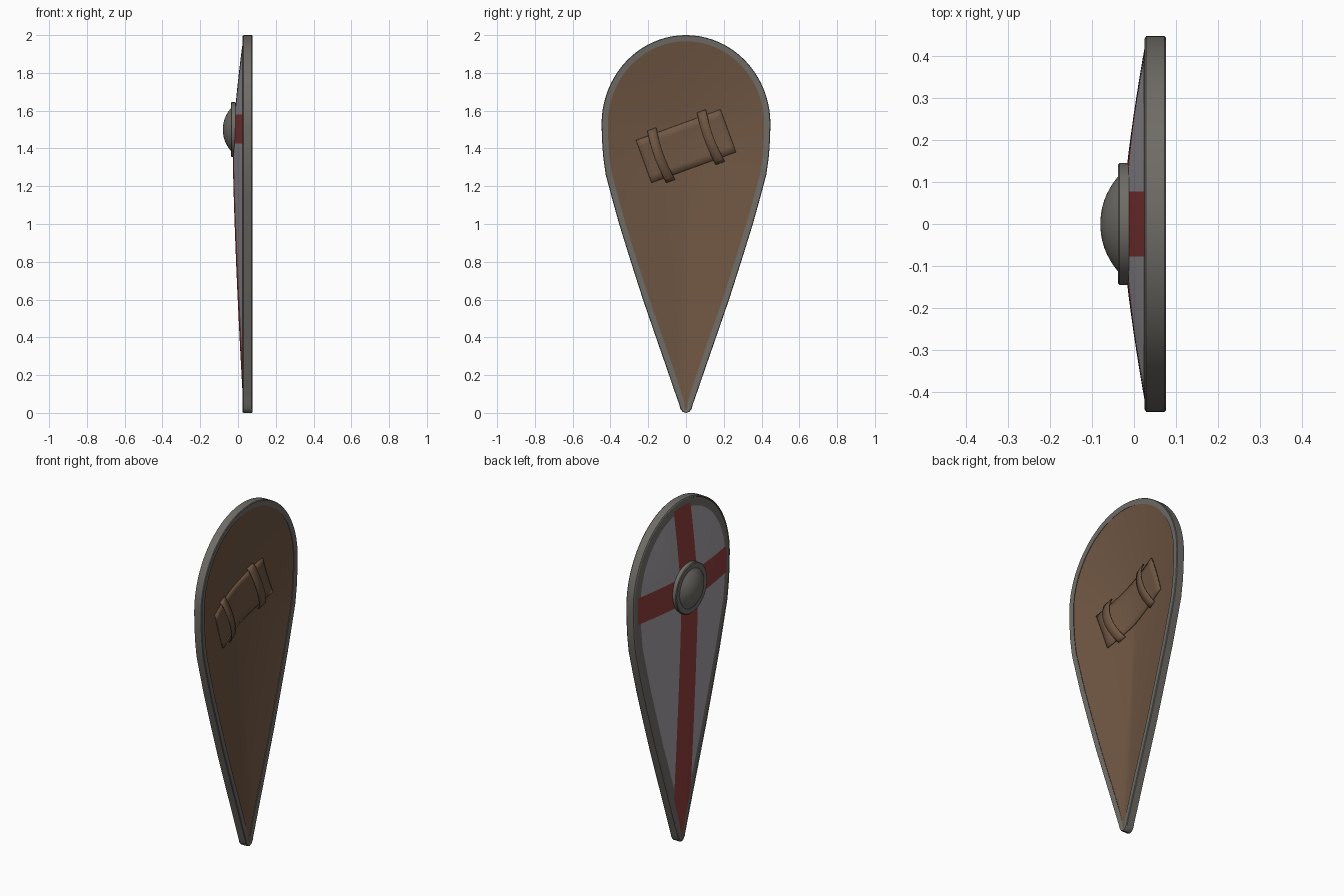
import bpy, bmesh, math
from mathutils import Vector

if "Cube" in bpy.data.objects:
    bpy.data.objects.remove(bpy.data.objects["Cube"])

def mat(name, col):
    m = bpy.data.materials.new(name)
    m.diffuse_color = (*col, 1)
    m.use_nodes = True
    m.node_tree.nodes["Principled BSDF"].inputs["Base Color"].default_value = m.diffuse_color
    return m

STEEL = mat("steel grey", (0.16, 0.151, 0.136))
FIELD = mat("pale grey paint", (0.37, 0.345, 0.37))
RED = mat("red paint", (0.28, 0.047, 0.047))
WOOD = mat("brown wood", (0.16, 0.094, 0.056))
LEATHER = mat("brown leather", (0.155, 0.09, 0.053))

def finish(name, bm, mats, angle=35):
    bmesh.ops.recalc_face_normals(bm, faces=bm.faces)
    me = bpy.data.meshes.new(name)
    bm.to_mesh(me)
    bm.free()
    for m in mats:
        me.materials.append(m)
    ob = bpy.data.objects.new(name, me)
    bpy.context.collection.objects.link(ob)
    bpy.ops.object.select_all(action='DESELECT')
    ob.select_set(True)
    bpy.context.view_layer.objects.active = ob
    bpy.ops.object.shade_smooth_by_angle(angle=math.radians(angle))
    return ob

# teardrop outline in (y, z), right half from top to tip, then mirrored
half = [(0.447 * math.sin(a), 1.53 + 0.47 * math.cos(a))
        for a in [i * math.pi / 40 for i in range(21)]]
half += [(0.445, 1.45), (0.439, 1.36), (0.425, 1.26), (0.39, 1.13), (0.354, 1.0), (0.292, 0.8),
         (0.228, 0.6), (0.166, 0.42), (0.1, 0.23), (0.066, 0.13), (0.036, 0.045),
         (0.03, 0.022), (0.018, 0.006), (0.0, 0.0)]
outline = [Vector(p) for p in half] + [Vector((-y, z)) for y, z in half[-2:0:-1]]
N = len(outline)
C = Vector((0, 1.4))

def inset(dist):
    res = []
    for i, p in enumerate(outline):
        t = (outline[(i + 1) % N] - outline[i - 1]).normalized()
        d = dist if p.y > 1 else min(dist, 0.55 * dist + 0.3 * abs(p.x))
        res.append(p + Vector((t.y, -t.x)) * d)
    return res

def reach(d):
    # distance from the centre to the outline along direction d
    for i in range(N):
        a, b = outline[i] - C, outline[(i + 1) % N] - C
        e = b - a
        den = d.x * e.y - d.y * e.x
        if abs(den) > 1e-9:
            r = (a.x * e.y - a.y * e.x) / den
            s = (a.x * d.y - a.y * d.x) / den
            if r > 0 and -1e-5 <= s <= 1 + 1e-5:
                return r
    return 1

def dome(y, z):
    v = Vector((y, z)) - C
    t = v.length / reach(v.normalized()) if v.length > 1e-6 else 0
    return 1 - min(t, 1) ** 1.4

def front_x(y, z):
    return 0.03 - 0.058 * dome(y, z)

def back_x(y, z):
    return 0.076 - 0.08 * dome(y, z)

def loft(bm, rings, closed=False):
    faces = []
    for k in range(len(rings) if closed else len(rings) - 1):
        a, b = rings[k], rings[(k + 1) % len(rings)]
        n = len(a)
        faces.append([bm.faces.new((a[i], a[(i + 1) % n], b[(i + 1) % n], b[i])) for i in range(n)])
    return faces

def domed_panel(bm, depth, edges):
    # scaled rings inside the innermost edge, then the edge rings outwards
    rings = [[C + (p - C) * s for p in edges[0]] for s in [i / 9 for i in range(1, 9)]] + edges
    vr = [[bm.verts.new((depth(*p), *p)) for p in r] for r in rings]
    bands = loft(bm, vr)
    c = bm.verts.new((depth(*C), *C))
    for i in range(N):
        bm.faces.new((c, vr[0][i], vr[0][(i + 1) % N]))
    return bands

# painted front: bare steel border, cross cut into the faces
bm = bmesh.new()
bands = domed_panel(bm, front_x, [inset(0.055), inset(0.035), inset(0.004)])
for f in bands[-1]:
    f.material_index = 3
for f in bands[-2]:
    f.material_index = 2
for co, no in (((0, -.077, 0), (0, 1, 0)), ((0, .077, 0), (0, 1, 0)),
               ((0, 0, 1.425), (0, 0, 1)), ((0, 0, 1.58), (0, 0, 1))):
    bmesh.ops.bisect_plane(bm, geom=bm.verts[:] + bm.edges[:] + bm.faces[:],
                           plane_co=co, plane_no=no)
for f in bm.faces:
    c = f.calc_center_median()
    if f.material_index != 3 and (abs(c.y) < .077 or 1.425 < c.z < 1.58):
        f.material_index = 1
finish("painted_front", bm, [FIELD, RED, STEEL, STEEL])

# hollow wooden back
bm = bmesh.new()
domed_panel(bm, back_x, [inset(0.06), inset(0.027)])
finish("wooden_back", bm, [WOOD])

# metal rim
bm = bmesh.new()
section = [(0.0, 0.029), (0.0, 0.072), (0.003, 0.076), (0.033, 0.073), (0.028, 0.06), (0.006, 0.025)]
loft(bm, [[bm.verts.new((x, *p)) for p in inset(d)] for d, x in section], True)
finish("metal_rim", bm, [STEEL])

# boss: flange and dome turned around the x axis
bm = bmesh.new()
prof = [(0.145, -0.012), (0.145, -0.034), (0.141, -0.038), (0.113, -0.038)]
prof += [(0.113 * s, -0.038 - 0.042 * (1 - s ** 2.2))
         for s in (0.97, 0.92, 0.85, 0.75, 0.63, 0.5, 0.35, 0.2, 0.08)]
rings = [[bm.verts.new((x, r * math.cos(j * math.pi / 20), 1.5 + r * math.sin(j * math.pi / 20)))
          for j in range(40)] for r, x in prof]
loft(bm, rings)
bm.faces.new(rings[-1])
finish("boss", bm, [STEEL], 30)

# arm pad and straps, laid along a tilted axis on the back
U = Vector((math.cos(math.radians(20)), math.sin(math.radians(20))))
V = Vector((-U.y, U.x))
PAD = Vector((0, 1.412))

def sheet(name, nu, nv, fn, thick, material):
    bm = bmesh.new()
    g = [[bm.verts.new(fn(i / nu, j / nv)) for j in range(nv + 1)] for i in range(nu + 1)]
    for i in range(nu):
        for j in range(nv):
            bm.faces.new((g[i][j], g[i + 1][j], g[i + 1][j + 1], g[i][j + 1]))
    ob = finish(name, bm, [material])
    so = ob.modifiers.new("thickness", 'SOLIDIFY')
    so.thickness = thick
    so.offset = 0

def pad_point(s, t):
    p = PAD + U * (s - .5) * 0.475 + V * (t - .5) * 0.24
    return (back_x(*p) + 0.004, *p)

sheet("arm_pad", 12, 6, pad_point, 0.008, WOOD)

for name, u0 in (("left_strap", -0.14), ("right_strap", 0.14)):
    def strap_point(s, t, u0=u0):
        arch = math.sin(math.pi * t)
        p = PAD + U * (u0 + (s - .5) * 0.05 - 0.012 * arch) + V * (t - .5) * 0.29
        return (back_x(*p) + 0.003 + 0.047 * arch ** 0.7, *p)
    sheet(name, 2, 18, strap_point, 0.006, LEATHER)
